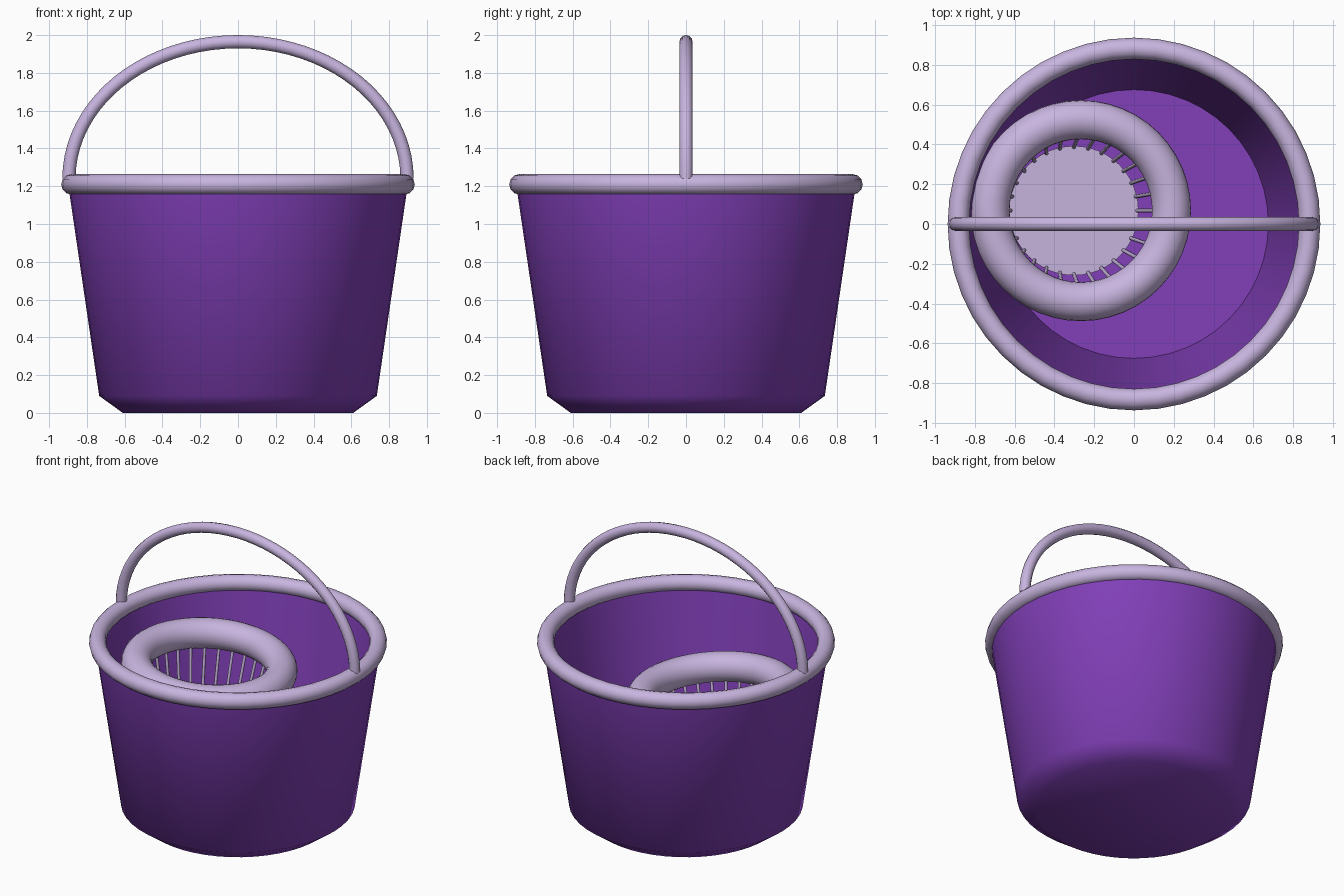
import bpy, bmesh, math
from mathutils import Matrix, Vector

if "Cube" in bpy.data.objects:
    bpy.data.objects.remove(bpy.data.objects["Cube"])


def material(name, rgb):
    m = bpy.data.materials.new(name)
    m.diffuse_color = (*rgb, 1)
    m.use_nodes = True
    m.node_tree.nodes["Principled BSDF"].inputs["Base Color"].default_value = m.diffuse_color
    return m


PURPLE = material("purple_plastic", (0.22, 0.05, 0.48))
LILAC = material("lilac_plastic", (0.58, 0.46, 0.74))


def finish(obj, name, mat, angle=50):
    obj.name = name
    obj.data.materials.clear()
    obj.data.materials.append(mat)
    bpy.ops.object.select_all(action='DESELECT')
    obj.select_set(True)
    bpy.context.view_layer.objects.active = obj
    bpy.ops.object.shade_smooth_by_angle(angle=math.radians(angle))
    return obj


def new_object(name, bm):
    me = bpy.data.meshes.new(name)
    bm.to_mesh(me)
    bm.free()
    obj = bpy.data.objects.new(name, me)
    bpy.context.collection.objects.link(obj)
    return obj


def lathe(name, profile, mat, steps=48, angle=50):
    bm = bmesh.new()
    vs = [bm.verts.new((r, 0, z)) for r, z in profile]
    es = [bm.edges.new(p) for p in zip(vs, vs[1:])]
    bmesh.ops.spin(bm, geom=vs + es, cent=(0, 0, 0), axis=(0, 0, 1),
                   angle=2 * math.tau / 2, steps=steps, use_merge=True)
    bmesh.ops.remove_doubles(bm, verts=bm.verts, dist=1e-4)
    bmesh.ops.recalc_face_normals(bm, faces=bm.faces)
    return finish(new_object(name, bm), name, mat, angle)


def torus(name, major, minor, matrix, mat, minor_segments=16):
    bpy.ops.mesh.primitive_torus_add(major_radius=major, minor_radius=minor,
                                     major_segments=48, minor_segments=minor_segments)
    obj = finish(bpy.context.object, name, mat)
    obj.matrix_world = matrix
    return obj


# bucket shell, with chamfered foot and flat inner floor
lathe("bucket", [(0, 0), (0.61, 0), (0.735, 0.09), (0.895, 1.18),
                 (0.85, 1.2), (0.675, 0.09), (0, 0.09)], PURPLE, angle=48).data
# rolled rim
torus("rim", 0.882, 0.054, Matrix.Translation((0, 0, 1.21)), LILAC, 12)

# arched carrying handle
curve = bpy.data.curves.new("handle", 'CURVE')
curve.dimensions = '3D'
curve.bevel_depth = 0.035
curve.bevel_resolution = 4
curve.use_fill_caps = True
spline = curve.splines.new('POLY')
N = 40
spline.points.add(N)
for i, p in enumerate(spline.points):
    a = math.pi * i / N
    p.co = (0.895 * math.cos(a), 0, 1.24 + 0.725 * math.sin(a), 1)
handle = bpy.data.objects.new("handle", curve)
bpy.context.collection.objects.link(handle)
bpy.context.view_layer.objects.active = handle
handle.select_set(True)
bpy.ops.object.convert(target='MESH')
finish(bpy.context.object, "handle", LILAC)

# wringer basket, tipped slightly towards +x
tilt = Matrix.Translation((-0.267, 0.067, 0.941)) @ Matrix.Rotation(math.radians(4.3), 4, 'Y')
DEPTH = 0.46
torus("wringer_ring", 0.457, 0.098, tilt, LILAC, 24)

base = lathe("wringer_base", [(0, -DEPTH - 0.02), (0.325, -DEPTH - 0.02),
                              (0.325, -DEPTH), (0, -DEPTH)], LILAC)
base.matrix_world = tilt

# thin bars between ring and base
bm = bmesh.new()
BARS = 28
for i in range(BARS):
    a = math.tau * i / BARS
    d = Vector((math.cos(a), math.sin(a), 0))
    top = d * 0.405 + Vector((0, 0, -0.04))
    low = d * 0.318 + Vector((0, 0, -DEPTH - 0.01))
    axis = top - low
    m = Matrix.Translation((top + low) / 2) @ axis.to_track_quat('Z', 'Y').to_matrix().to_4x4()
    bmesh.ops.create_cone(bm, cap_ends=True, segments=8, radius1=0.01, radius2=0.01,
                          depth=axis.length, matrix=m)
bars = finish(new_object("wringer_bars", bm), "wringer_bars", LILAC)
bars.matrix_world = tilt
